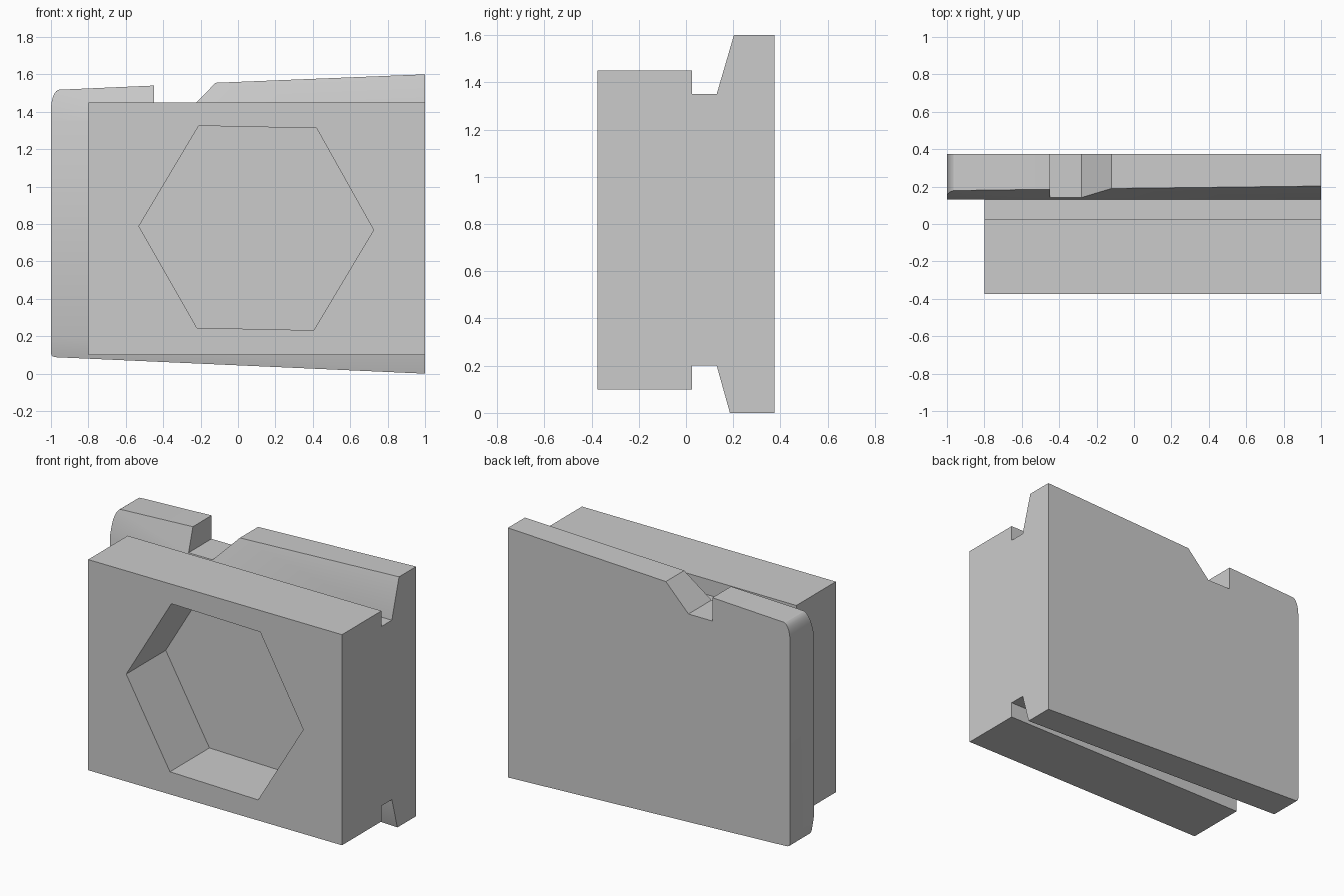
import bpy
import bmesh
from math import cos, sin, pi
from mathutils import Vector

default = bpy.data.objects.get("Cube")
if default:
    bpy.data.objects.remove(default, do_unlink=True)

grey = bpy.data.materials.new("plain grey")
grey.use_nodes = True
grey.diffuse_color = (0.6, 0.6, 0.6, 1)
grey.node_tree.nodes["Principled BSDF"].inputs["Base Color"].default_value = (0.6, 0.6, 0.6, 1)

FRONT, STEP, PLATE, BACK = -0.375, 0.025, 0.13, 0.375
RIGHT, LEFT = -0.8, 1.0


def extrude_y(name, outline, y0, y1, cuts=()):
    """Extrude an x-z outline along y, then trim it with (point, normal) planes."""
    bm = bmesh.new()
    face = bm.faces.new([bm.verts.new((x, y0, z)) for x, z in outline])
    grown = bmesh.ops.extrude_face_region(bm, geom=[face])["geom"]
    verts = [g for g in grown if isinstance(g, bmesh.types.BMVert)]
    bmesh.ops.translate(bm, verts=verts, vec=(0, y1 - y0, 0))
    for point, normal in cuts:
        geom = bm.verts[:] + bm.edges[:] + bm.faces[:]
        bmesh.ops.bisect_plane(bm, geom=geom, dist=0.00001, plane_co=point,
                               plane_no=normal, clear_outer=True)
        rim = [e for e in bm.edges if e.is_boundary]
        bmesh.ops.holes_fill(bm, edges=rim, sides=0)
    bmesh.ops.recalc_face_normals(bm, faces=bm.faces[:])
    mesh = bpy.data.meshes.new(name)
    bm.to_mesh(mesh)
    bm.free()
    mesh.materials.append(grey)
    obj = bpy.data.objects.new(name, mesh)
    bpy.context.collection.objects.link(obj)
    return obj


def select(obj):
    bpy.ops.object.select_all(action='DESELECT')
    obj.select_set(True)
    bpy.context.view_layer.objects.active = obj


def rectangle(x0, x1, z0, z1):
    return [(x0, z0), (x1, z0), (x1, z1), (x0, z1)]


# Front block with a hexagonal pocket
block = extrude_y("front_block", rectangle(RIGHT, LEFT, 0.1, 1.45), FRONT, STEP)
hexagon = [(-0.21, 1.325), (0.42, 1.312), (0.725, 0.768),
           (0.405, 0.232), (-0.22, 0.245), (-0.53, 0.788)]
cutter = extrude_y("pocket_cutter", hexagon, FRONT - 0.1, STEP + 0.1)
cutter.hide_render = True
select(block)
pocket = block.modifiers.new("pocket", 'BOOLEAN')
pocket.operation = 'DIFFERENCE'
pocket.solver = 'EXACT'
pocket.object = cutter
bpy.ops.object.modifier_apply(modifier=pocket.name)
bpy.data.objects.remove(cutter, do_unlink=True)

# Recessed neck joining block and plate; it also forms the pocket floor
extrude_y("neck", rectangle(RIGHT, LEFT, 0.2, 1.35), STEP, PLATE)

# Back plate: tapered outline, notched top and rounded upper corner
outline = [(-1, 0.11), (-0.995, 0.095), (-0.98, 0.088), (1, 0), (1, 1.6),
           (-0.12, 1.555), (-0.28, 1.39), (-0.45, 1.39), (-0.45, 1.54)]
for i in range(9):
    a = pi / 2 + pi / 2 * i / 8
    outline.append((-0.955 + 0.045 * cos(a), 1.41 + 0.108 * sin(a)))
bevels = [(Vector((0, PLATE, 1.35)), Vector((0, -0.25, 0.073))),
          (Vector((0, PLATE, 0.2)), Vector((0, -0.2, -0.056)))]
plate = extrude_y("back_plate", outline, PLATE, BACK, bevels)
select(plate)
bpy.ops.object.shade_smooth_by_angle(angle=pi / 9)
